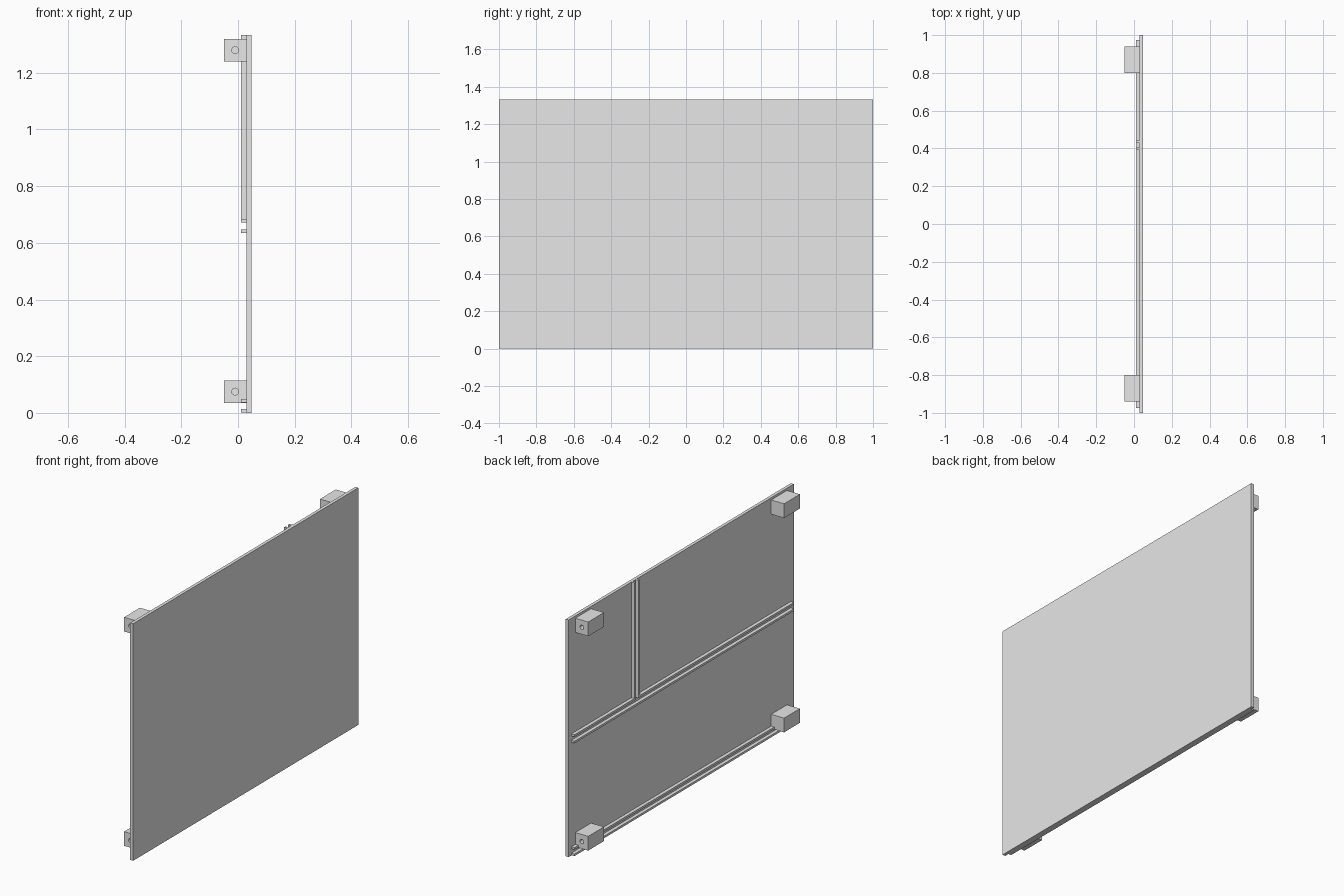
import bpy
import bmesh
from mathutils import Matrix, Vector

cube = bpy.data.objects.get("Cube")
if cube:
    bpy.data.objects.remove(cube, do_unlink=True)

grey = bpy.data.materials.new("plain_grey")
grey.use_nodes = True
grey.diffuse_color = (0.8, 0.8, 0.8, 1)
grey.node_tree.nodes["Principled BSDF"].inputs["Base Color"].default_value = (0.8, 0.8, 0.8, 1)


def finish(name, bm):
    mesh = bpy.data.meshes.new(name)
    bm.to_mesh(mesh)
    bm.free()
    mesh.materials.append(grey)
    obj = bpy.data.objects.new(name, mesh)
    bpy.context.collection.objects.link(obj)
    return obj


def box(name, x, y, z):
    """Box from (min, max) pairs."""
    bm = bmesh.new()
    size = [b - a for a, b in (x, y, z)]
    mid = [(a + b) / 2 for a, b in (x, y, z)]
    bmesh.ops.create_cube(bm, size=1, matrix=Matrix.Translation(mid) @ Matrix.Diagonal((*size, 1)))
    return finish(name, bm)


def drill(obj, centre, radius, length):
    """Cut a round hole along y and bake it into the mesh."""
    bm = bmesh.new()
    turn = Matrix.Translation(Vector(centre)) @ Matrix.Rotation(1.5708, 4, "X")
    bmesh.ops.create_cone(bm, cap_ends=True, segments=24, radius1=radius, radius2=radius,
                          depth=length, matrix=turn)
    cutter = finish("hole_cutter", bm)
    cutter.hide_render = True
    mod = obj.modifiers.new("hole", "BOOLEAN")
    mod.operation, mod.solver, mod.object = "DIFFERENCE", "EXACT", cutter
    graph = bpy.context.evaluated_depsgraph_get()
    baked = bpy.data.meshes.new_from_object(obj.evaluated_get(graph))
    obj.modifiers.clear()
    obj.data = baked
    bpy.data.objects.remove(cutter, do_unlink=True)


HEIGHT = 1.333
BACK = 0.03          # rear surface of the panel
RAIL_X = (0.011, BACK)
RAIL = 0.012         # rail thickness
PITCH = 0.036        # spacing of a rail pair
END = 0.975          # rail half length

# Main flat panel
box("panel", (BACK, 0.048), (-1, 1), (0, HEIGHT))

# Mounting blocks with a blind hole in each outer end
for level, z in (("lower", 0.075), ("upper", 1.28)):
    for side, s in (("front", -1), ("back", 1)):
        y = sorted((s * 0.80, s * 0.94))
        block = box(f"{level}_{side}_block", (-0.05, BACK), y, (z - 0.04, z + 0.04))
        drill(block, (-0.01, s * 0.94, z), 0.012, 0.16)

# Bottom rail pair and lower middle rail
for name, z in (("bottom_rail_low", 0.001), ("bottom_rail_high", 0.001 + PITCH),
                ("middle_rail_low", 0.635)):
    box(name, RAIL_X, (-END, END), (z, z + RAIL))

# Upper middle rail, split where the upright channel meets it
channel = 0.394
z = 0.635 + PITCH
box("middle_rail_high_front", RAIL_X, (-END, channel + RAIL), (z, z + RAIL))
box("middle_rail_high_back", RAIL_X, (channel + PITCH, END), (z, z + RAIL))

# Upright rail pair
for name, y in (("upright_rail_front", channel), ("upright_rail_back", channel + PITCH)):
    box(name, RAIL_X, (y, y + RAIL), (z + RAIL, HEIGHT))
